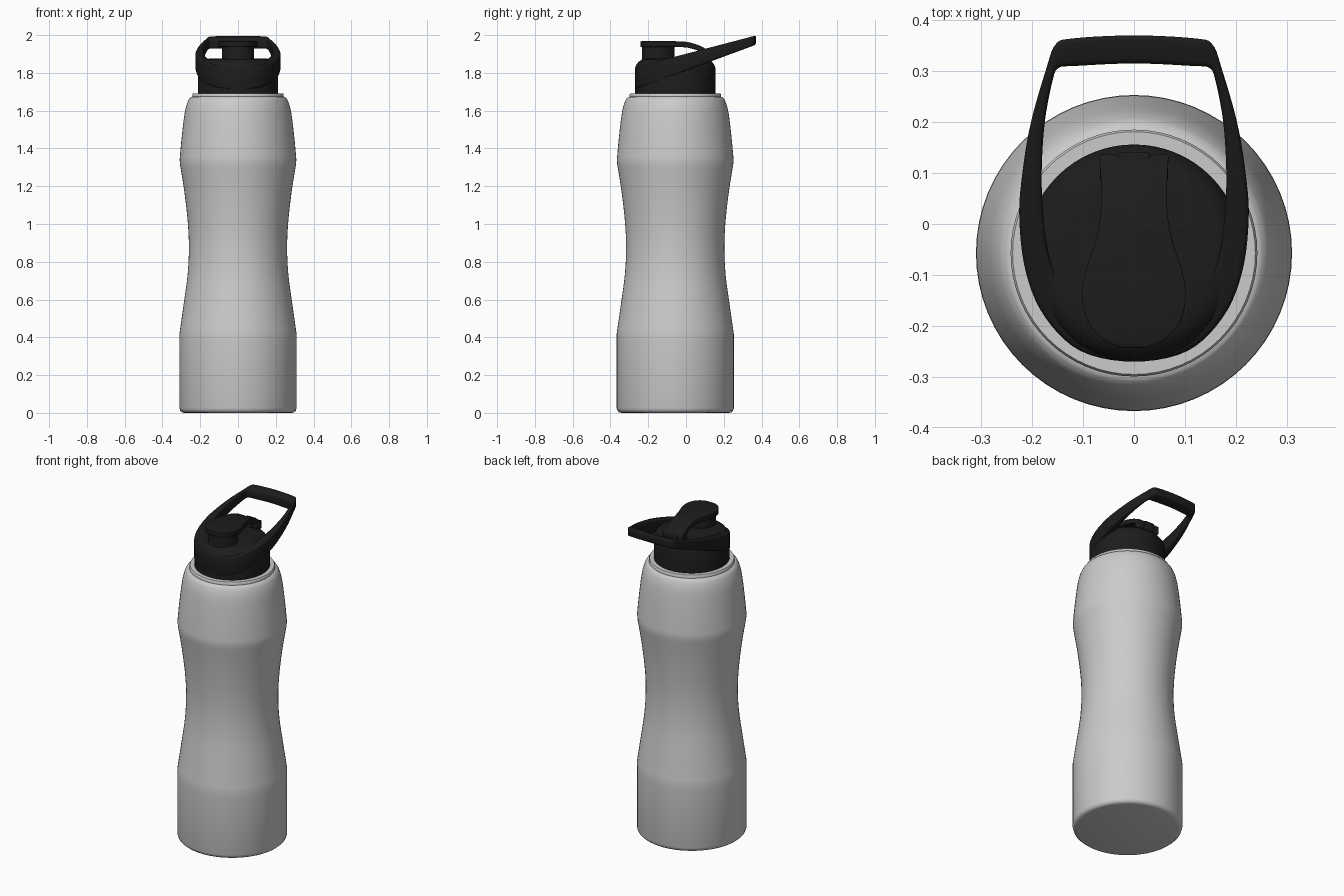
import bpy, bmesh, math

if "Cube" in bpy.data.objects:
    bpy.data.objects.remove(bpy.data.objects["Cube"])

CY = -0.057  # axis of the bottle in y

def material(name, rgb):
    m = bpy.data.materials.new(name)
    m.diffuse_color = (*rgb, 1)
    m.use_nodes = True
    m.node_tree.nodes["Principled BSDF"].inputs["Base Color"].default_value = m.diffuse_color
    return m

BLACK = material("black_plastic", (0.012, 0.012, 0.012))

def spline(pts, n, closed=False):
    """Catmull-Rom interpolation through points of any dimension."""
    out, c = [], len(pts)
    for i in range(c if closed else c - 1):
        idx = [i - 1, i, i + 1, i + 2]
        p = [pts[k % c] if closed else pts[min(max(k, 0), c - 1)] for k in idx]
        for s in range(n):
            t = s / n
            out.append(tuple(0.5 * (2 * b + (d - a) * t + (2 * a - 5 * b + 4 * d - e) * t * t
                       + (3 * b - a - 3 * d + e) * t ** 3) for a, b, d, e in zip(*p)))
    return out if closed else out + [pts[-1]]

def loft(name, rings, mat=None, closed=False, angle=35, bevel=0):
    """Skin a list of equal-sized rings; cap the ends unless closed."""
    bm = bmesh.new()
    vs = [[bm.verts.new(p) for p in r] for r in rings]
    m = len(vs[0])
    for i in range(len(vs) if closed else len(vs) - 1):
        a, b = vs[i], vs[(i + 1) % len(vs)]
        for j in range(m):
            k = (j + 1) % m
            bm.faces.new((a[j], a[k], b[k], b[j]))
    if not closed:
        bm.faces.new(vs[0][::-1])
        bm.faces.new(vs[-1])
    bmesh.ops.recalc_face_normals(bm, faces=bm.faces)
    me = bpy.data.meshes.new(name)
    bm.to_mesh(me)
    bm.free()
    ob = bpy.data.objects.new(name, me)
    bpy.context.collection.objects.link(ob)
    if mat:
        me.materials.append(mat)
    bpy.ops.object.select_all(action='DESELECT')
    ob.select_set(True)
    bpy.context.view_layer.objects.active = ob
    if bevel:
        b = ob.modifiers.new("bevel", 'BEVEL')
        b.width, b.segments = bevel, 3
        b.limit_method, b.angle_limit = 'ANGLE', math.radians(40)
        bpy.ops.object.modifier_apply(modifier="bevel")
    bpy.ops.object.shade_smooth_by_angle(angle=math.radians(angle))
    return ob

def lathe(name, profile, mat=None, cy=CY, n=64):
    return loft(name, [[(r * math.cos(2 * math.pi * i / n), cy + r * math.sin(2 * math.pi * i / n), z)
                        for i in range(n)] for r, z in profile], mat)

# bottle body: rounded foot, waist, tapering shoulder and stepped rim
foot = [(0.285, 0), (0.297, 0.003), (0.306, 0.011), (0.31, 0.025), (0.31, 0.38)]
waist = spline([(0.31, 0.42), (0.287, 0.58), (0.267, 0.73), (0.26, 0.87), (0.266, 1.01),
                (0.284, 1.17), (0.307, 1.315)], 5)
shoulder = spline([(0.309, 1.34), (0.301, 1.43), (0.289, 1.54), (0.278, 1.61),
                   (0.263, 1.655), (0.249, 1.672)], 4)
rim = [(0.242, 1.674), (0.242, 1.686), (0.238, 1.692), (0.2, 1.692)]
lathe("bottle_body", foot + waist + shoulder + rim)

# screw cap with a rounded top edge
lathe("screw_cap", [(0.2, 1.685), (0.213, 1.688), (0.213, 1.825), (0.208, 1.84), (0.196, 1.857),
                    (0.178, 1.87), (0.15, 1.876), (0.05, 1.878)], BLACK)

# carry handle: sloped ring that merges into the cap at the front
half = [  # outer x, y, inner x, y
    (0.105, -0.249, 0.075, -0.185), (0.175, -0.182, 0.13, -0.135), (0.212, -0.095, 0.165, -0.07),
    (0.225, 0.01, 0.178, 0.02), (0.219, 0.10, 0.181, 0.105), (0.202, 0.20, 0.175, 0.20),
    (0.172, 0.305, 0.160, 0.28), (0.154, 0.352, 0.148, 0.306), (0.12, 0.364, 0.115, 0.310)]
path = [(0, -0.27, 0, -0.205)] + half + [(0, 0.37, 0, 0.315)]
path += [(-a, b, -c, d) for a, b, c, d in reversed(half)]

def top(y):
    return 1.901 + 0.262 * y

def bottom(y):
    return 1.812 + 0.37 * y

loft("carry_handle", [[(a, b, bottom(b)), (a, b, top(b)), (c, d, top(d)), (c, d, bottom(d))]
                      for a, b, c, d in spline(path, 5, True)], BLACK, True, 40, 0.009)

# drinking spout under the lid
lathe("spout", [(0.088, 1.86), (0.085, 1.885), (0.085, 1.945)], BLACK, -0.147, 40)

# flip lid: round plate running into an arm that drops to the hinge
lid = [(-0.242, 0.025, 1.967), (-0.225, 0.062, 1.968), (-0.19, 0.091, 1.968), (-0.14, 0.102, 1.968),
       (-0.09, 0.094, 1.968), (-0.04, 0.077, 1.967), (0.01, 0.067, 1.963), (0.06, 0.064, 1.949),
       (0.10, 0.066, 1.93), (0.135, 0.068, 1.91)]
loft("flip_lid", [[(-w, y, z - 0.03), (w, y, z - 0.03), (w, y, z), (-w, y, z)]
                  for y, w, z in spline(lid, 4)], BLACK, False, 40, 0.005)

# hinge: two side lugs and a centre latch
def block(name, x, y0, y1, w, z0, z1):
    loft(name, [[(x - w, y, z0), (x + w, y, z0), (x + w, y, z1), (x - w, y, z1)]
                for y in (y0, y1)], BLACK, False, 40, 0.005)

for side, x in (("left", -0.052), ("right", 0.052)):
    block("hinge_lug_" + side, x, 0.085, 0.137, 0.015, 1.86, 1.91)
block("hinge_latch", 0, 0.08, 0.14, 0.032, 1.86, 1.915)
